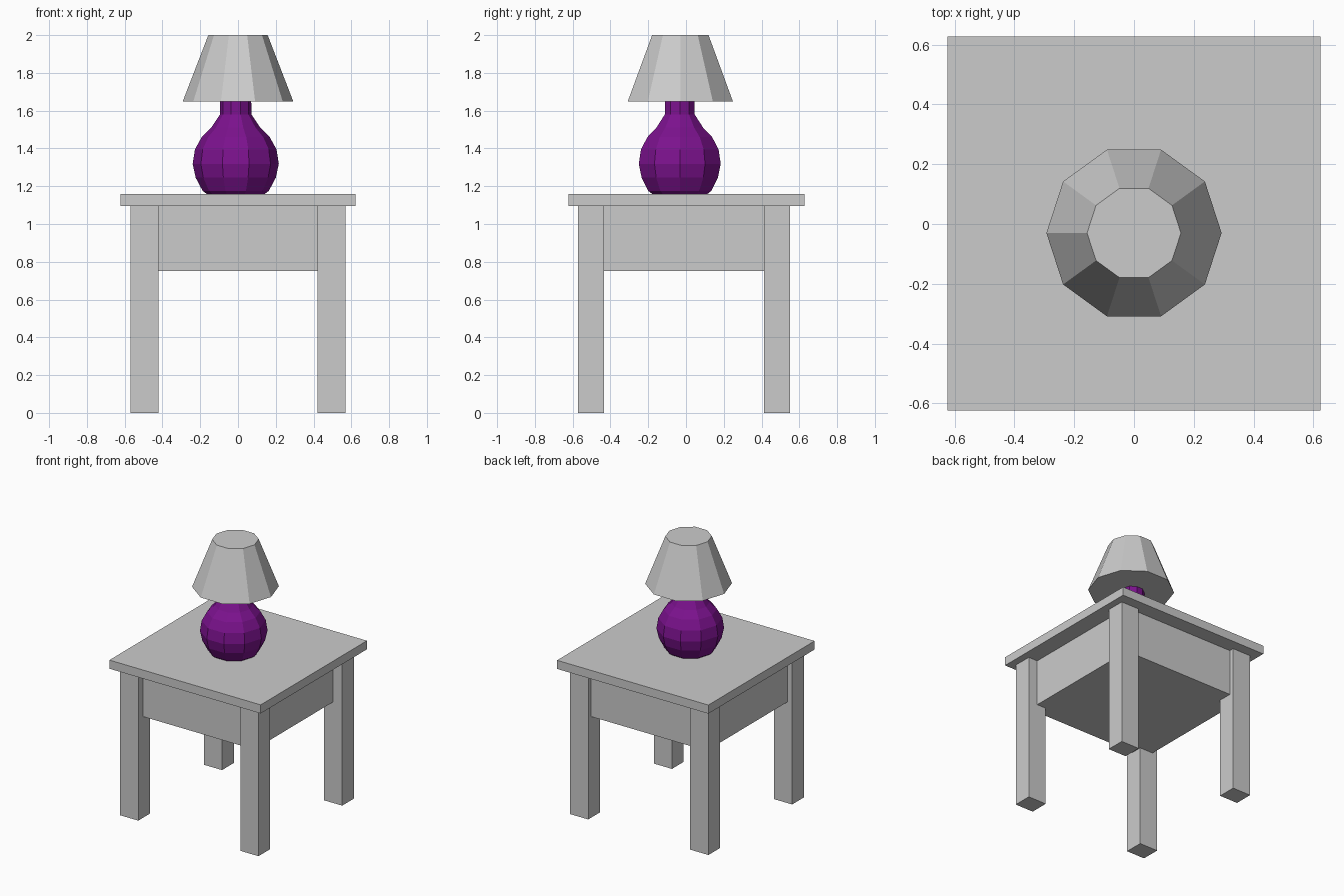
import bpy, bmesh
from math import cos, sin, tau

if "Cube" in bpy.data.objects:
    bpy.data.objects.remove(bpy.data.objects["Cube"])


def finish(name, bm, mat=None):
    bmesh.ops.recalc_face_normals(bm, faces=bm.faces)
    mesh = bpy.data.meshes.new(name)
    bm.to_mesh(mesh)
    bm.free()
    obj = bpy.data.objects.new(name, mesh)
    bpy.context.collection.objects.link(obj)
    if mat:
        mesh.materials.append(mat)
    return obj


def box(name, lo, hi):
    bm = bmesh.new()
    bmesh.ops.create_cube(bm, size=1)
    for v in bm.verts:
        v.co = [(a + b) / 2 + c * (b - a) for a, b, c in zip(lo, hi, v.co)]
    return finish(name, bm)


def lathe(name, profile, cx, cy, sides=10, mat=None):
    """Closed faceted solid of revolution from (radius, height) points."""
    bm = bmesh.new()
    rings = [[bm.verts.new((cx + r * cos(tau * i / sides), cy + r * sin(tau * i / sides), z))
              for i in range(sides)] for r, z in profile]
    for a, b in zip(rings, rings[1:]):
        for i in range(sides):
            j = (i + 1) % sides
            bm.faces.new((a[i], a[j], b[j], b[i]))
    bm.faces.new(rings[0])
    bm.faces.new(rings[-1])
    return finish(name, bm, mat)


# Table top and the deep box beneath it
box("table_top", (-0.623, -0.623, 1.096), (0.623, 0.627, 1.16))
box("apron_box", (-0.53, -0.515, 0.752), (0.495, 0.515, 1.096))

# Four square legs
for side, x0, x1 in (("left", -0.57, -0.42), ("right", 0.42, 0.57)):
    for end, y0, y1 in (("front", -0.573, -0.435), ("back", 0.412, 0.55)):
        box(f"{end}_{side}_leg", (x0, y0, 0), (x1, y1, 1.096))

# Purple bulbous lamp base with neck
purple = bpy.data.materials.new("purple_glaze")
purple.diffuse_color = (0.2, 0.006, 0.27, 1)
purple.use_nodes = True
purple.node_tree.nodes["Principled BSDF"].inputs["Base Color"].default_value = purple.diffuse_color
lathe("lamp_base", [(0.155, 1.16), (0.175, 1.175), (0.212, 1.245), (0.228, 1.318),
                    (0.216, 1.395), (0.18, 1.46), (0.13, 1.51), (0.083, 1.58),
                    (0.082, 1.65)], -0.012, -0.033, mat=purple)

# Tapered lamp shade
lathe("lamp_shade", [(0.293, 1.648), (0.157, 2.0)], 0, -0.03)
